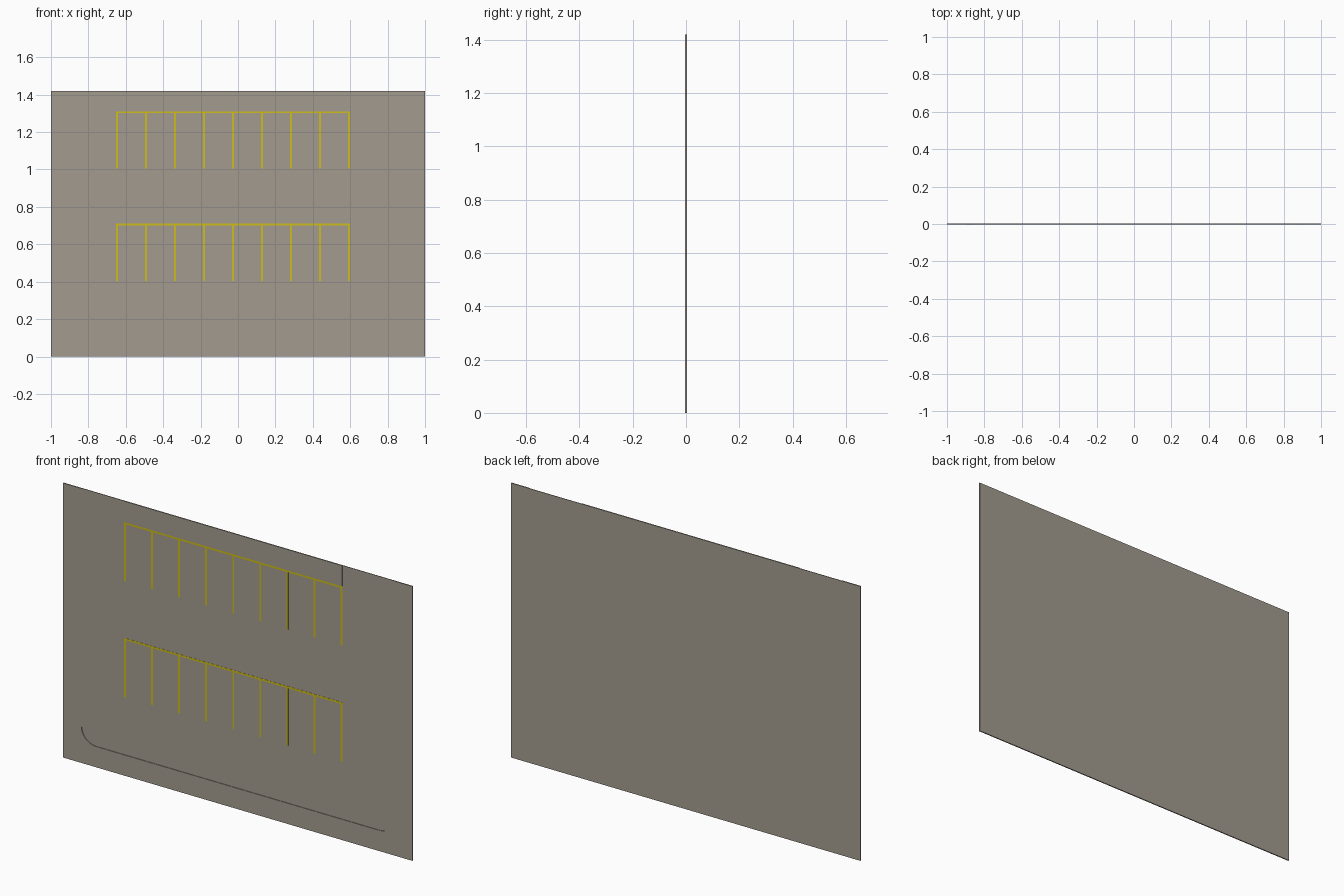
import bpy, bmesh, math

if "Cube" in bpy.data.objects:
    bpy.data.objects.remove(bpy.data.objects["Cube"])

W, H = 1.0, 1.42            # half width, height
BACK, LOT, FRONT = 0.003, 0.0, -0.003   # y levels


def material(name, rgb):
    m = bpy.data.materials.new(name)
    m.diffuse_color = (*rgb, 1)
    m.use_nodes = True
    m.node_tree.nodes["Principled BSDF"].inputs["Base Color"].default_value = m.diffuse_color
    return m


paving = material("paving grey", (0.37, 0.33, 0.275))
paint = material("line yellow", (0.62, 0.51, 0.01))


def plates(name, outlines, y_front, y_back, mat):
    """Extrude x-z outlines between two depths into one object."""
    bm = bmesh.new()
    for pts in outlines:
        face = bm.faces.new([bm.verts.new((x, y_front, z)) for x, z in pts])
        new = bmesh.ops.extrude_face_region(bm, geom=[face])["geom"]
        verts = [g for g in new if isinstance(g, bmesh.types.BMVert)]
        bmesh.ops.translate(bm, verts=verts, vec=(0, y_back - y_front, 0))
    bmesh.ops.recalc_face_normals(bm, faces=bm.faces[:])
    me = bpy.data.meshes.new(name)
    bm.to_mesh(me)
    bm.free()
    me.materials.append(mat)
    ob = bpy.data.objects.new(name, me)
    bpy.context.collection.objects.link(ob)
    return ob


def rect(x0, x1, z0, z1):
    return [(x0, z0), (x1, z0), (x1, z1), (x0, z1)]


# Kerb line: straight sides with two rounded bottom corners
KX, KZ, R, N = 0.895, 0.107, 0.085, 10
corner = [(-KX + R - R * math.cos(a), KZ + R - R * math.sin(a))
          for a in (i * math.pi / 2 / N for i in range(N + 1))]
kerb = [(-KX, H)] + corner + [(-x, z) for x, z in reversed(corner)] + [(KX, H)]

# Raised border around the sunken lot
plates("border_pavement", [[(-W, H), (-W, 0), (W, 0), (W, H)] + kerb[::-1]],
       FRONT, BACK, paving)
plates("parking_lot", [kerb], LOT, BACK, paving)

# Raised walkway at the head of the upper row
plates("walkway", [rect(-0.65, 0.597, 1.312, H)], FRONT, LOT, paving)

# Two rows of painted bays
X0, STEP, BAYS, T = -0.647, 0.155, 8, 0.005
lines = []
for top in (1.311, 0.711):
    bar = top - 2 * T
    lines.append(rect(X0 - T, X0 + BAYS * STEP + T, bar, top))
    for i in range(BAYS + 1):
        x = X0 + i * STEP
        lines.append(rect(x - T, x + T, top - 0.306, bar))
plates("bay_lines", lines, LOT - 0.0008, LOT, paint)
